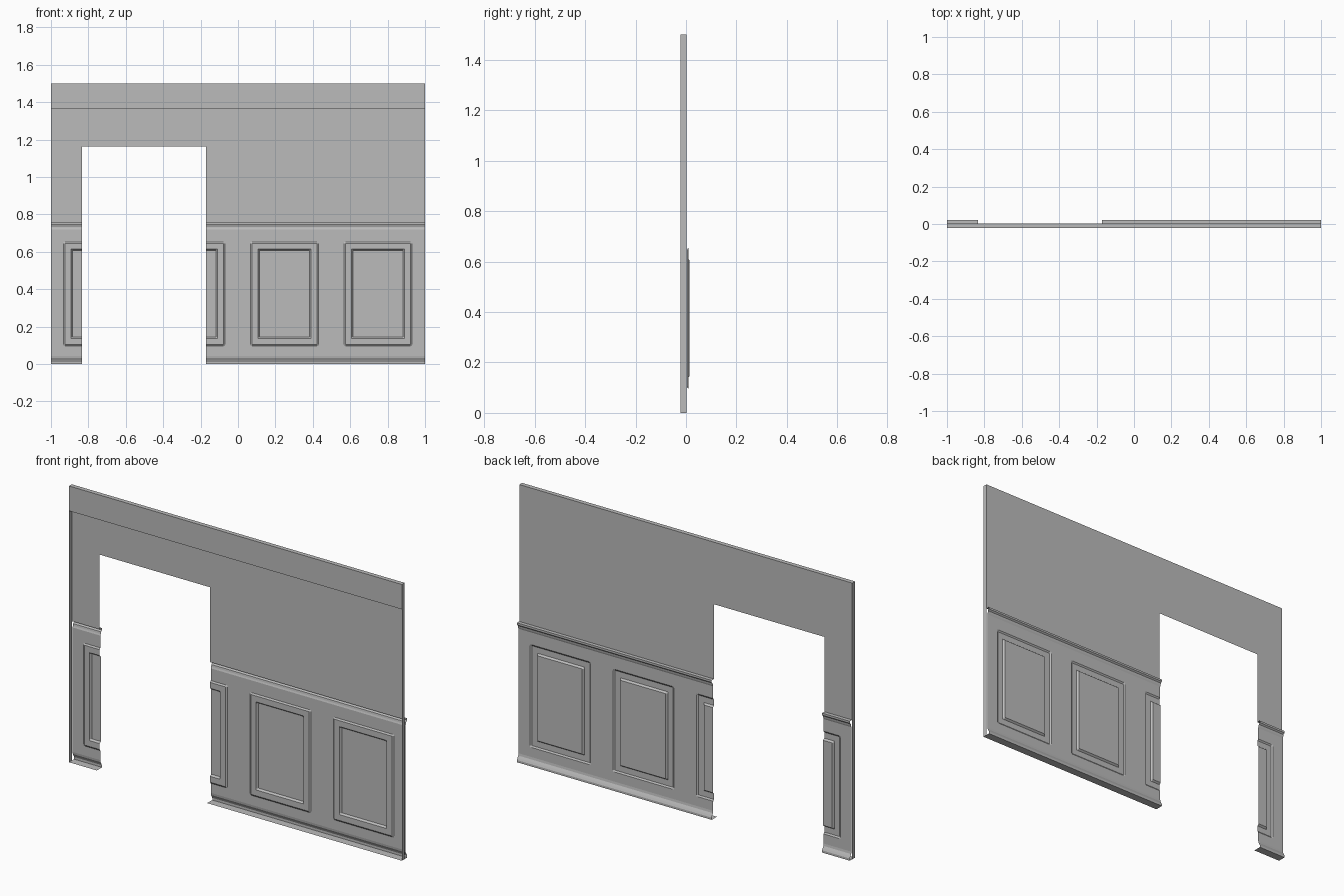
import bpy
import bmesh

cube = bpy.data.objects.get("Cube")
if cube:
    bpy.data.objects.remove(cube, do_unlink=True)

grey = bpy.data.materials.new("plaster grey")
grey.use_nodes = True
grey.diffuse_color = (0.5, 0.5, 0.5, 1)
grey.node_tree.nodes["Principled BSDF"].inputs["Base Color"].default_value = (0.5, 0.5, 0.5, 1)

FRONT, SKIN, STILE, LIP = -0.022, 0.002, 0.009, 0.022
HEIGHT = 1.5
DOOR_L, DOOR_R, DOOR_TOP = -0.833, -0.17, 1.163
PANEL_X = [-0.751, -0.251, 0.249, 0.749]
HALF_W, PANEL_LOW, PANEL_HIGH = 0.182, 0.096, 0.654
# inset from the panel edge -> relief against the stiles
STEPS = {0: 0, 0.008: -0.006, 0.04: -0.006, 0.048: 0.004}


def add_object(name, bm):
    mesh = bpy.data.meshes.new(name)
    bm.to_mesh(mesh)
    bm.free()
    mesh.materials.append(grey)
    obj = bpy.data.objects.new(name, mesh)
    bpy.context.collection.objects.link(obj)
    return obj


def sheet(name, corners):
    bm = bmesh.new()
    bm.faces.new([bm.verts.new(c) for c in corners])
    return add_object(name, bm)


def relief(x, z):
    """Raised field inside a sunken border, measured by inset distance."""
    inset = min(max(HALF_W - abs(x - c) for c in PANEL_X), z - PANEL_LOW, PANEL_HIGH - z)
    if inset <= 0:
        return 0
    nearest = min(STEPS, key=lambda s: abs(s - inset))
    return STEPS[nearest]


# Wall skin: a profile of skirting, panels and chair rail swept across the width
skirting = [(0, LIP), (0.012, LIP), (0.022, 0.017), (0.032, 0.011), (0.044, STILE)]
panels = [(PANEL_LOW + s, STILE) for s in STEPS]
panels += [(PANEL_HIGH - s, STILE) for s in reversed(STEPS)]
rail = [(0.72, STILE), (0.728, 0.012), (0.739, 0.014), (0.746, LIP), (0.757, LIP)]
plain = [(0.757, SKIN), (DOOR_TOP, SKIN), (HEIGHT, SKIN)]
rows = skirting + panels + rail + plain

columns = {-1, 1, DOOR_L, DOOR_R}
for c in PANEL_X:
    for s in STEPS:
        columns |= {c - HALF_W + s, c + HALF_W - s}
columns = sorted(columns)

bm = bmesh.new()
grid = [[bm.verts.new((x, y + relief(x, z), z)) for x in columns] for z, y in rows]
for j in range(len(rows) - 1):
    for i in range(len(columns) - 1):
        in_door = DOOR_L <= columns[i] < DOOR_R and rows[j][0] < DOOR_TOP
        if not in_door:
            a, b = grid[j], grid[j + 1]
            bm.faces.new((a[i + 1], a[i], b[i], b[i + 1]))
bmesh.ops.delete(bm, geom=[v for v in bm.verts if not v.link_faces], context="VERTS")
add_object("panelled_wall", bm)

# Side returns
for name, s in (("left_return", 1), ("right_return", -1)):
    pts = [(s, FRONT, 0), (s, SKIN, 0), (s, SKIN, HEIGHT), (s, FRONT, HEIGHT)]
    sheet(name, pts if s > 0 else pts[::-1])

# Top cap, front header band and its underside
BAND = 1.365
sheet("top_cap", [(-1, FRONT, HEIGHT), (1, FRONT, HEIGHT), (1, SKIN, HEIGHT), (-1, SKIN, HEIGHT)])
sheet("header_band", [(-1, FRONT, BAND), (1, FRONT, BAND), (1, FRONT, HEIGHT), (-1, FRONT, HEIGHT)])
sheet("header_underside", [(-1, SKIN, BAND), (1, SKIN, BAND), (1, FRONT, BAND), (-1, FRONT, BAND)])

# Floor strips on either side of the doorway
for name, x0, x1 in (("right_floor_strip", -1, DOOR_L), ("left_floor_strip", DOOR_R, 1)):
    sheet(name, [(x0, LIP, 0), (x1, LIP, 0), (x1, FRONT, 0), (x0, FRONT, 0)])
